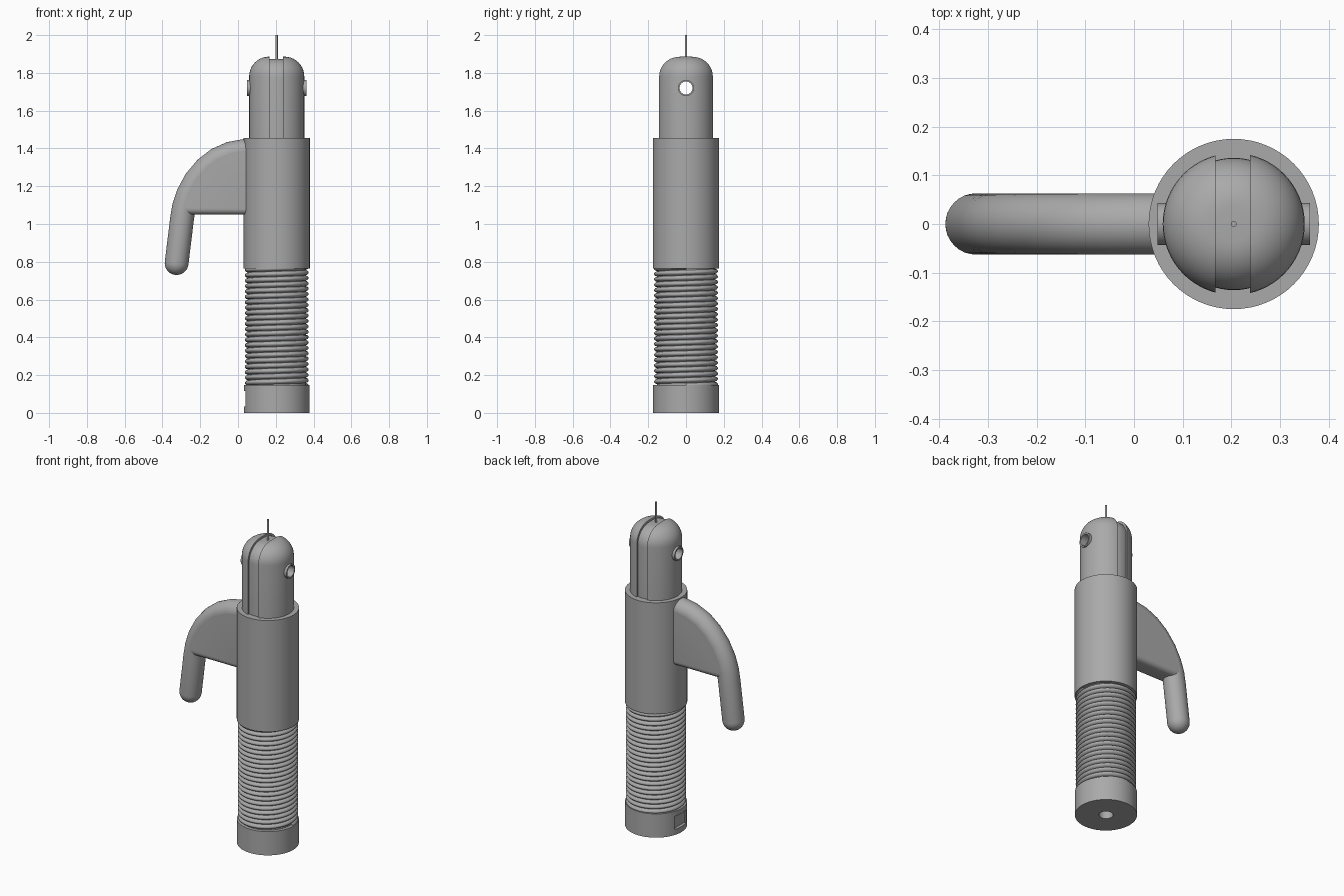
import bpy, bmesh, math
from mathutils import Vector, Matrix

if "Cube" in bpy.data.objects:
    bpy.data.objects.remove(bpy.data.objects["Cube"])

AX = 0.205   # x of the main vertical axis
grey = bpy.data.materials.new("plain_grey")
grey.diffuse_color = (0.4, 0.4, 0.4, 1)
grey.use_nodes = True
grey.node_tree.nodes["Principled BSDF"].inputs["Base Color"].default_value = grey.diffuse_color


def finish(name, bm, angle=35):
    bmesh.ops.remove_doubles(bm, verts=bm.verts, dist=1e-5)
    bmesh.ops.recalc_face_normals(bm, faces=bm.faces)
    me = bpy.data.meshes.new(name)
    bm.to_mesh(me)
    bm.free()
    me.materials.append(grey)
    ob = bpy.data.objects.new(name, me)
    bpy.context.collection.objects.link(ob)
    smooth(ob, angle)
    return ob


def smooth(ob, angle=35):
    bpy.ops.object.select_all(action='DESELECT')
    ob.select_set(True)
    bpy.context.view_layer.objects.active = ob
    bpy.ops.object.shade_smooth_by_angle(angle=math.radians(angle))


def lathe(name, profile, seg=64, matrix=None):
    """Spin (radius, z) points round the z axis, then move to the main axis."""
    bm = bmesh.new()
    vs = [bm.verts.new((r, 0, z)) for r, z in profile]
    es = [bm.edges.new(p) for p in zip(vs, vs[1:])]
    bmesh.ops.spin(bm, geom=vs + es, cent=(0, 0, 0), axis=(0, 0, 1),
                   angle=2 * math.pi, steps=seg, use_merge=True)
    bm.transform(matrix or Matrix.Translation((AX, 0, 0)))
    bmesh.ops.dissolve_degenerate(bm, dist=1e-6, edges=bm.edges)
    return finish(name, bm)


def cut(ob, cutter):
    m = ob.modifiers.new("cut", 'BOOLEAN')
    m.operation, m.object, m.solver = 'DIFFERENCE', cutter, 'EXACT'
    bpy.context.view_layer.objects.active = ob
    bpy.ops.object.modifier_move_to_index(modifier="cut", index=0)
    bpy.ops.object.modifier_apply(modifier="cut")


def box(name, lo, hi):
    bm = bmesh.new()
    lo, hi = Vector(lo), Vector(hi)
    bmesh.ops.create_cube(bm, size=1, matrix=Matrix.Translation((lo + hi) / 2)
                          @ Matrix.Diagonal((*(hi - lo), 1)))
    return finish(name, bm)


def dome(r, top, f, base):
    """Profile of a cylinder with a rounded top edge."""
    arc = [(r - f + f * math.cos(a), top - f + f * math.sin(a))
           for a in [i * math.pi / 20 for i in range(11)]]
    return [(0, base), (r, base)] + arc + [(0, top)]


# end cap with a cord hole below and a small recess in its left side
cap = lathe("end_cap", [(0, 0.12), (0.04, 0.12), (0.04, 0), (0.174, 0),
                        (0.174, 0.147), (0, 0.147)])
recess = box("recess_cutter", (0, -0.055, 0.035), (0.05, 0.055, 0.115))
cut(cap, recess)

# main sleeve
lathe("sleeve", [(0, 0.765), (0.175, 0.765), (0.175, 1.455), (0, 1.455)])

# threaded grip: a helical ridge on a core
lathe("grip_core", [(0, 0.13), (0.154, 0.13), (0.154, 0.79), (0, 0.79)])
bm = bmesh.new()
pitch, turns, seg = 0.0285, 22, 56
ridge = [(0.152, 0), (0.163, 0.15), (0.169, 0.4), (0.169, 0.6), (0.163, 0.85), (0.152, 1)]
prev = None
for i in range(turns * seg + 1):
    a = 2 * math.pi * i / seg
    row = [bm.verts.new((AX + r * math.cos(a), r * math.sin(a),
                         0.13 + pitch * (i / seg + t))) for r, t in ridge]
    if prev:
        for j in range(len(ridge) - 1):
            bm.faces.new((prev[j], row[j], row[j + 1], prev[j + 1]))
    prev = row
finish("grip_thread", bm, 50)

# split head: two jaws around a slightly smaller core
jaws = lathe("head_jaws", dome(0.146, 1.886, 0.105, 1.44))
core = lathe("head_core", dome(0.136, 1.873, 0.1, 1.44))
slot = box("slot_cutter", (0.168, -0.3, 1.3), (0.238, 0.3, 2))
cut(jaws, slot)

# cross hole with a bushing running through the head
side = Matrix.Translation((AX, 0, 1.72)) @ Matrix.Rotation(math.pi / 2, 4, 'Y')
hole = lathe("hole_cutter", [(0, -0.3), (0.036, -0.3), (0.036, 0.3), (0, 0.3)], 40, side)
cut(jaws, hole)
cut(core, hole)
lathe("bushing", [(0.034, -0.157), (0.043, -0.157), (0.043, 0.157),
                  (0.034, 0.157), (0.034, -0.157)], 40, side)
for c in (recess, slot, hole):
    bpy.data.objects.remove(c)
smooth(cap), smooth(jaws), smooth(core)

# thin wire on top
lathe("wire", [(0, 1.8), (0.006, 1.8), (0.006, 2), (0, 2)], 12)

# lever: round bar along an arc and a straight leg, with a rounded lower end
R = 0.063
ctrl = [Vector((x, 0, z)) for x, z in
        ((0.08, 1.387), (0.03, 1.386), (-0.04, 1.373), (-0.11, 1.342), (-0.17, 1.295),
         (-0.225, 1.23), (-0.265, 1.155), (-0.286, 1.09), (-0.296, 1.03), (-0.325, 0.793))]
bm = bmesh.new()
rings = []
end = (ctrl[-1] - ctrl[-2]).normalized()
stations = []
for i, p in enumerate(ctrl):
    t = (ctrl[min(i + 1, len(ctrl) - 1)] - ctrl[max(i - 1, 0)]).normalized()
    stations.append((p, t, R))
for k in range(1, 8):
    a = k * math.pi / 2 / 8
    stations.append((ctrl[-1] + end * R * math.sin(a), end, R * math.cos(a)))
for p, t, r in stations:
    n = t.cross(Vector((0, 1, 0)))
    rings.append([bm.verts.new(p + r * (n * math.cos(a) + Vector((0, 1, 0)) * math.sin(a)))
                  for a in [2 * math.pi * j / 32 for j in range(32)]])
for a, b in zip(rings, rings[1:]):
    for j in range(32):
        bm.faces.new((a[j], a[j - 1], b[j - 1], b[j]))
tip = bm.verts.new(ctrl[-1] + end * R)
for j in range(32):
    bm.faces.new((rings[-1][j], rings[-1][j - 1], tip))
finish("lever_bar", bm, 40)

# web filling the corner between lever and sleeve, rounded along its lower edge
bm = bmesh.new()
out = [(p.x, p.z) for p in ctrl[:9]] + [(-0.294, 1.05), (0.08, 1.05)]
out.pop(8)
h = 0.0625
f = bm.faces.new([bm.verts.new((x, -h, z)) for x, z in out])
ext = bmesh.ops.extrude_face_region(bm, geom=[f])
bmesh.ops.translate(bm, vec=(0, 2 * h, 0),
                    verts=[v for v in ext["geom"] if isinstance(v, bmesh.types.BMVert)])
low = [e for e in bm.edges if all(abs(v.co.z - 1.05) < 1e-4 for v in e.verts)
       and abs(e.verts[0].co.x - e.verts[1].co.x) > 0.1]
bmesh.ops.bevel(bm, geom=low, offset=0.03, segments=5, profile=0.5, affect='EDGES')
finish("lever_web", bm)
